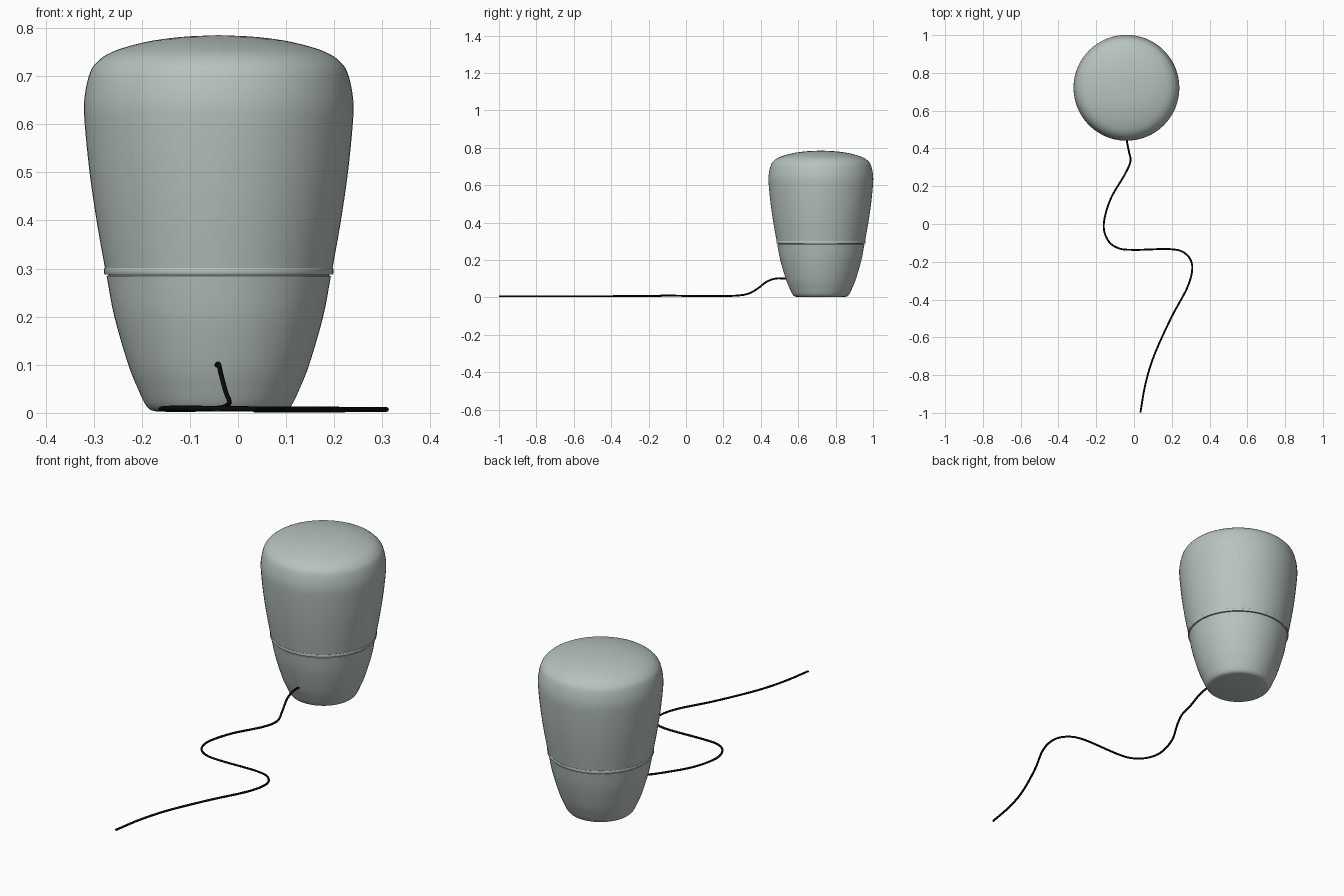
import bpy, bmesh, math
from mathutils import Vector

cube = bpy.data.objects.get("Cube")
if cube:
    bpy.data.objects.remove(cube, do_unlink=True)

CENTRE = Vector((-0.04, 0.721, 0))


def material(name, rgb):
    mat = bpy.data.materials.new(name)
    mat.use_nodes = True
    colour = (*rgb, 1)
    mat.diffuse_color = colour
    mat.node_tree.nodes["Principled BSDF"].inputs["Base Color"].default_value = colour
    return mat


def smooth(obj, angle):
    bpy.ops.object.select_all(action="DESELECT")
    obj.select_set(True)
    bpy.context.view_layer.objects.active = obj
    bpy.ops.object.shade_smooth_by_angle(angle=math.radians(angle))


def refine(points, steps=4):
    """Catmull-Rom curve through the points."""
    pts = [Vector(p) for p in points]
    pts = [2 * pts[0] - pts[1]] + pts + [2 * pts[-1] - pts[-2]]
    out = []
    for a, b, c, d in zip(pts, pts[1:], pts[2:], pts[3:]):
        for i in range(steps):
            t = i / steps
            out.append(0.5 * (2 * b + (c - a) * t + (2 * a - 5 * b + 4 * c - d) * t * t
                              + (3 * b - a - 3 * c + d) * t ** 3))
    return out + [pts[-2]]


def lathe(name, profile, mat, sides=64):
    """Revolve a (radius, height) profile about the vertical axis."""
    bm = bmesh.new()
    verts = [bm.verts.new((r, 0, z)) for r, z in profile]
    edges = [bm.edges.new(pair) for pair in zip(verts, verts[1:])]
    bmesh.ops.spin(bm, geom=verts + edges, cent=(0, 0, 0), axis=(0, 0, 1),
                   angle=math.tau, steps=sides, use_duplicate=False)
    bmesh.ops.remove_doubles(bm, verts=bm.verts, dist=1e-5)
    bmesh.ops.recalc_face_normals(bm, faces=bm.faces)
    mesh = bpy.data.meshes.new(name)
    bm.to_mesh(mesh)
    bm.free()
    mesh.materials.append(mat)
    obj = bpy.data.objects.new(name, mesh)
    obj.location = CENTRE
    bpy.context.collection.objects.link(obj)
    smooth(obj, 40)
    return obj


shell = material("grey green plastic", (0.48, 0.55, 0.515))
rubber = material("black rubber", (0.003, 0.003, 0.003))

# Lower cup: flat underside, rounded foot, flared wall, closed inside the lid
wall = refine([(0.13, 0.003), (0.143, 0.007), (0.154, 0.02), (0.168, 0.05), (0.188, 0.1),
               (0.217, 0.2), (0.233, 0.284)])
lathe("base_cup", [(0, 0.003)] + wall + [(0.229, 0.286), (0.229, 0.295), (0, 0.295)], shell)

# Lip band around the lower edge of the lid
lathe("lid_rim", [(0.225, 0.288), (0.237, 0.288), (0.238, 0.29), (0.2385, 0.299),
                  (0.2375, 0.301), (0.225, 0.301)], shell)

# Upper cover: swelling wall, rounded shoulder, shallow dome
dome = refine([(0.236, 0.298), (0.254, 0.4), (0.2685, 0.5), (0.2785, 0.6), (0.2795, 0.65),
               (0.27, 0.7), (0.255, 0.727), (0.222, 0.75), (0.155, 0.77), (0.08, 0.781),
               (0, 0.785)])
lathe("lid_cover", [(0.22, 0.298)] + dome, shell)

# Power cord: leaves the cup, drops to the ground and winds forward
path = [(-0.044, 0.57, 0.095), (-0.044, 0.53, 0.1), (-0.04, 0.48, 0.101), (-0.036, 0.43, 0.083),
        (-0.026, 0.38, 0.045), (-0.019, 0.33, 0.019), (-0.05, 0.26, 0.009), (-0.125, 0.13, 0.007),
        (-0.16, 0, 0.008), (-0.14, -0.083, 0.01), (-0.085, -0.127, 0.01), (0, -0.137, 0.009),
        (0.19, -0.133, 0.008), (0.27, -0.155, 0.007), (0.308, -0.22, 0.007),
        (0.285, -0.33, 0.007), (0.195, -0.5, 0.006), (0.105, -0.7, 0.006),
        (0.06, -0.85, 0.006), (0.034, -0.998, 0.006)]
curve = bpy.data.curves.new("power_cord", "CURVE")
curve.dimensions = "3D"
curve.bevel_depth = 0.005
curve.bevel_resolution = 2
curve.use_fill_caps = True
points = refine(path, 6)
spline = curve.splines.new("POLY")
spline.points.add(len(points) - 1)
for point, co in zip(spline.points, points):
    point.co = (*co, 1)
spline.use_smooth = True
curve.materials.append(rubber)
cord = bpy.data.objects.new("power_cord", curve)
bpy.context.collection.objects.link(cord)
